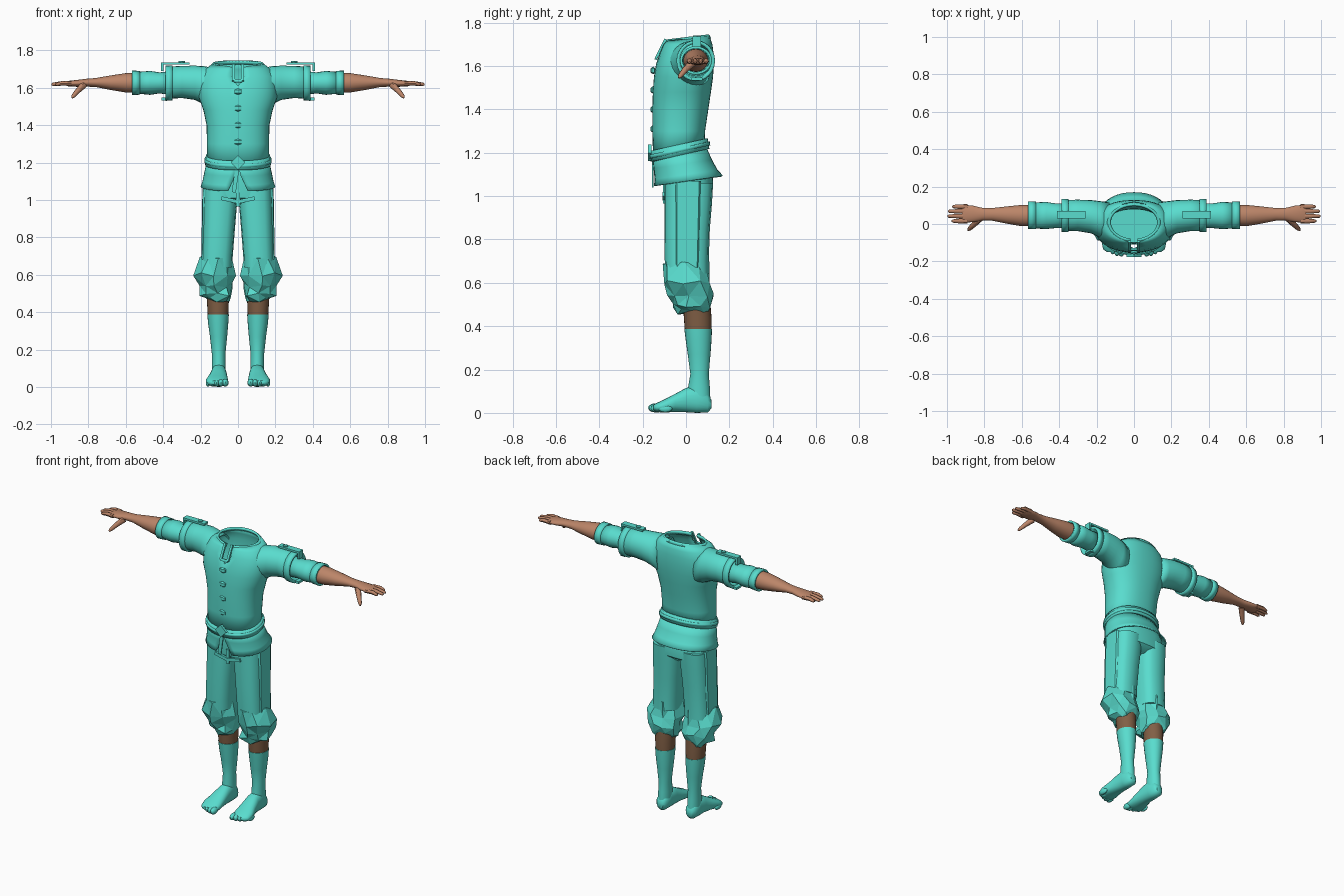
import bpy, bmesh, math, random
from mathutils import Vector, Matrix

random.seed(4)
if "Cube" in bpy.data.objects:
    bpy.data.objects.remove(bpy.data.objects["Cube"], do_unlink=True)


def make_material(name, red, green, blue):
    mat = bpy.data.materials.new(name)
    mat.use_nodes = True
    color = (red, green, blue, 1)
    mat.diffuse_color = color
    mat.node_tree.nodes["Principled BSDF"].inputs["Base Color"].default_value = color
    return mat


cloth = make_material("teal cloth", .1, .72, .62)
skin = make_material("arm skin", .5, .235, .14)
knee = make_material("knee brown", .22, .115, .06)


def finish(name, bm, mat, mirror=False, smooth=True, thickness=0):
    bmesh.ops.remove_doubles(bm, verts=bm.verts, dist=.0005)
    bmesh.ops.recalc_face_normals(bm, faces=bm.faces)
    mesh = bpy.data.meshes.new(name)
    bm.to_mesh(mesh)
    bm.free()
    mesh.materials.append(mat)
    obj = bpy.data.objects.new(name, mesh)
    bpy.context.collection.objects.link(obj)
    if thickness:
        solid = obj.modifiers.new("thickness", "SOLIDIFY")
        solid.thickness = thickness
        solid.offset = -1
    if mirror:
        obj.modifiers.new("mirror", "MIRROR")
    if smooth:
        bpy.ops.object.select_all(action="DESELECT")
        obj.select_set(True)
        bpy.context.view_layer.objects.active = obj
        bpy.ops.object.shade_smooth_by_angle(angle=math.radians(45))
    return obj


def rounded(value, power):
    return math.copysign(abs(value) ** (2 / power), value)


def zero(position):
    return 0


def loft(name, axis, rings, mat, sides=24, power=2, tilt=zero, gap=zero,
         caps=True, jitter=0, **options):
    """Skin rings given as (position, low, high, low, high) across an axis."""
    bm = bmesh.new()
    rows = []
    for pos, low_u, high_u, low_v, high_v in rings:
        row = []
        opening = gap(pos)
        for i in range(sides + 1):
            angle = opening + (math.tau - 2 * opening) * i / sides - math.pi / 2
            u = (low_u + high_u) / 2 + (high_u - low_u) / 2 * rounded(math.cos(angle), power)
            v = (low_v + high_v) / 2 + (high_v - low_v) / 2 * rounded(math.sin(angle), power)
            w = pos + tilt(pos) * v
            point = {"x": (w, u, v), "y": (u, w, v), "z": (u, v, w)}[axis]
            row.append(bm.verts.new(point))
        rows.append(row)
    for lower, upper in zip(rows, rows[1:]):
        for i in range(sides):
            bm.faces.new((lower[i], lower[i + 1], upper[i + 1], upper[i]))
    bmesh.ops.remove_doubles(bm, verts=bm.verts, dist=.0005)
    if caps:
        bmesh.ops.holes_fill(bm, edges=[e for e in bm.edges if e.is_boundary])
    if jitter:
        for vert in bm.verts:
            vert.co += Vector([random.uniform(-jitter, jitter) for _ in range(3)])
        bmesh.ops.triangulate(bm, faces=bm.faces)
    return finish(name, bm, mat, **options)


def box(name, center, size, mat=cloth, turn=0, axis="X", **options):
    bm = bmesh.new()
    bmesh.ops.create_cube(bm, size=1)
    matrix = (Matrix.Translation(center) @ Matrix.Rotation(math.radians(turn), 4, axis)
              @ Matrix.Diagonal((*size, 1)))
    bmesh.ops.transform(bm, matrix=matrix, verts=bm.verts)
    return finish(name, bm, mat, smooth=False, **options)


def ball(name, center, size, mat=cloth, segments=12, **options):
    bm = bmesh.new()
    bmesh.ops.create_uvsphere(bm, u_segments=segments, v_segments=segments // 2, radius=1)
    matrix = Matrix.Translation(center) @ Matrix.Diagonal((*size, 1))
    bmesh.ops.transform(bm, matrix=matrix, verts=bm.verts)
    return finish(name, bm, mat, **options)


def digit(name, points, radii, mat):
    """Tapered finger along a path, mirrored to both hands."""
    bm = bmesh.new()
    rows = []
    points = [Vector(p) for p in points]
    turn = (points[-1] - points[0]).to_track_quat("Z", "Y")
    for point, radius in zip(points, radii):
        rows.append([bm.verts.new(point + turn @ Vector((radius * math.cos(a), radius * math.sin(a), 0)))
                     for a in (math.tau * i / 8 for i in range(8))])
    for lower, upper in zip(rows, rows[1:]):
        for i in range(8):
            bm.faces.new((lower[i - 1], lower[i], upper[i], upper[i - 1]))
    bmesh.ops.holes_fill(bm, edges=[e for e in bm.edges if e.is_boundary])
    finish(name, bm, mat, mirror=True)


def wide(pos, half, low, high):
    return (pos, -half, half, low, high)


# Shirt body, open at the neck with a front notch
loft("shirt", "z", [wide(1.2, .165, -.152, .085), wide(1.3, .166, -.155, .088),
                    wide(1.4, .168, -.155, .103), wide(1.48, .185, -.153, .115),
                    wide(1.55, .21, -.148, .125), wide(1.61, .212, -.138, .128),
                    wide(1.66, .2, -.122, .127), wide(1.7, .175, -.105, .122),
                    wide(1.728, .135, -.088, .108)],
     cloth, sides=40, power=2.3, caps=False, thickness=.008,
     tilt=lambda z: .2 if z < 1.25 else (.12 if z > 1.71 else 0),
     gap=lambda z: .13 if z > 1.65 else 0)
loft("collar_band", "z", [wide(1.715, .15, -.099, .116), wide(1.734, .132, -.09, .106)],
     cloth, sides=40, caps=False, thickness=.012,
     tilt=lambda z: .12, gap=lambda z: .15)
box("placket_edge", (.024, -.116, 1.68), (.014, .012, .1), turn=-27, mirror=True)
box("placket_base", (0, -.137, 1.637), (.045, .012, .016), turn=-20)
for height in (1.58, 1.49, 1.4, 1.31):
    ball("shirt_button", (0, -.152, height), (.026, .013, .018), segments=6, smooth=False)

# Sleeves with a wide upper part and narrower rolled lower part
loft("upper_sleeve", "x", [(.13, -.085, .115, 1.48, 1.705), (.18, -.075, .122, 1.51, 1.715),
                           (.23, -.05, .128, 1.535, 1.718), (.3, -.038, .13, 1.545, 1.717),
                           (.385, -.038, .128, 1.54, 1.712)],
     cloth, mirror=True, caps=False, thickness=.01)
loft("sleeve_cuff", "x", [(.35, -.044, .134, 1.532, 1.72), (.388, -.044, .134, 1.53, 1.718)],
     cloth, mirror=True, caps=False, thickness=.014)
loft("lower_sleeve", "x", [(.35, -.02, .11, 1.56, 1.69), (.42, -.022, .11, 1.57, 1.682),
                           (.47, -.027, .118, 1.562, 1.69), (.53, -.024, .115, 1.568, 1.685)],
     cloth, mirror=True, caps=False, thickness=.01)
loft("lower_cuff", "x", [(.525, -.028, .12, 1.563, 1.69), (.566, -.028, .12, 1.56, 1.692)],
     cloth, mirror=True, caps=False, thickness=.012)
box("shoulder_strap", (.335, .05, 1.73), (.15, .04, .012), mirror=True)
box("strap_end", (.405, .05, 1.712), (.012, .04, .045), mirror=True)
box("strap_button", (.3, .05, 1.738), (.024, .024, .008), turn=45, axis="Z", mirror=True)
box("sleeve_tab", (.395, .05, 1.54), (.03, .05, .014), mirror=True)

# Forearms and hands
loft("forearm", "x", [(.5, -.01, .1, 1.572, 1.68), (.6, -.012, .102, 1.575, 1.678),
                      (.68, .002, .094, 1.588, 1.666), (.76, .018, .085, 1.604, 1.652),
                      (.81, .02, .086, 1.606, 1.648), (.86, .01, .098, 1.605, 1.642),
                      (.905, .008, .102, 1.607, 1.637), (.92, .015, .096, 1.612, 1.632)],
     skin, mirror=True)
for name, y, reach in (("index", .016, .975), ("middle", .042, .998),
                       ("ring", .068, .995), ("little", .093, .972)):
    digit(name + "_finger", [(.89, y, 1.622), (.94, y, 1.624), (reach - .008, y, 1.618), (reach, y, 1.617)],
          (.013, .012, .009, .004), skin)
digit("thumb", [(.825, .03, 1.615), (.855, -.002, 1.585), (.88, -.026, 1.556), (.887, -.034, 1.546)],
      (.019, .015, .011, .005), skin)

# Shirt tail, split at the front
loft("shirt_tail", "z", [wide(1.21, .168, -.155, .095), wide(1.15, .18, -.15, .12),
                         wide(1.1, .19, -.147, .145), wide(1.07, .2, -.152, .17)],
     cloth, sides=40, power=2.2, caps=False, thickness=.008, tilt=lambda z: .15,
     gap=lambda z: max(0, 1.18 - z) * 2.2)

# Belt with a raised rim, diamond buckle and hanging end
loft("belt", "z", [wide(1.195, .176, -.163, .108), wide(1.245, .172, -.162, .1)],
     cloth, sides=40, power=2.2, caps=False, thickness=.016, tilt=lambda z: .22)
loft("belt_rim", "z", [wide(1.21, .18, -.168, .112), wide(1.228, .179, -.168, .11)],
     cloth, sides=40, power=2.2, caps=False, thickness=.016, tilt=lambda z: .22)
box("belt_buckle", (0, -.168, 1.2), (.055, .016, .055), turn=45, axis="Y")
box("belt_end", (-.012, -.153, 1.115), (.022, .008, .15), turn=8, axis="Y")

# Trousers: hips, straight legs, and gathered knees with flat folds
loft("trouser_hips", "z", [wide(.975, .155, -.05, .08), wide(1.01, .184, -.097, .122),
                           wide(1.1, .178, -.105, .125), wide(1.16, .16, -.1, .1)],
     cloth, power=2.6)
loft("trouser_leg", "z", [(.64, .03, .195, -.095, .105), (.7, .028, .192, -.098, .105),
                          (.85, .016, .188, -.1, .11), (.97, .006, .186, -.1, .12),
                          (1.06, .004, .183, -.1, .125)],
     cloth, sides=16, power=2.8, mirror=True)
loft("side_panel", "z", [(.67, .165, .197, -.05, .06), (1.07, .16, .19, -.05, .07)],
     cloth, sides=8, power=4, mirror=True)
loft("gathered_knee", "z", [(.69, .03, .195, -.098, .105), (.6, .02, .232, -.1, .115),
                            (.545, .025, .21, -.08, .14), (.495, .03, .2, -.07, .12),
                            (.465, .05, .17, -.03, .1)],
     cloth, sides=9, power=2.2, jitter=.012, mirror=True, smooth=False)
box("trouser_flap", (.045, -.102, 1.0), (.09, .014, .02), turn=-12, axis="Y", mirror=True)
box("trouser_fly", (0, -.1, 1.01), (.02, .014, .09))

# Bare knees, socks and feet
loft("bare_knee", "z", [(.36, .053, .16, -.004, .117), (.44, .05, .165, -.01, .118),
                        (.53, .045, .17, -.015, .11)], knee, mirror=True)
loft("sock", "z", [(.05, .066, .14, .012, .113), (.12, .066, .14, .01, .11),
                   (.18, .067, .14, .02, .105), (.27, .058, .15, .008, .113),
                   (.34, .052, .16, -.002, .118), (.388, .049, .164, -.008, .12)],
     cloth, mirror=True)
loft("foot", "y", [(.117, .082, .122, .02, .06), (.1, .068, .138, .002, .09),
                   (.05, .063, .143, 0, .125), (0, .06, .146, .003, .115),
                   (-.05, .056, .158, .004, .088), (-.1, .052, .172, .002, .062),
                   (-.135, .055, .165, .004, .046), (-.15, .062, .145, .012, .036)],
     cloth, power=2.3, mirror=True)
for i in range(5):
    ball("toe", (.068 + .023 * i, -.143 + .003 * i * i, .023 - .001 * i),
         (.018 - .0015 * i, .032, .021 - .001 * i), mirror=True)
